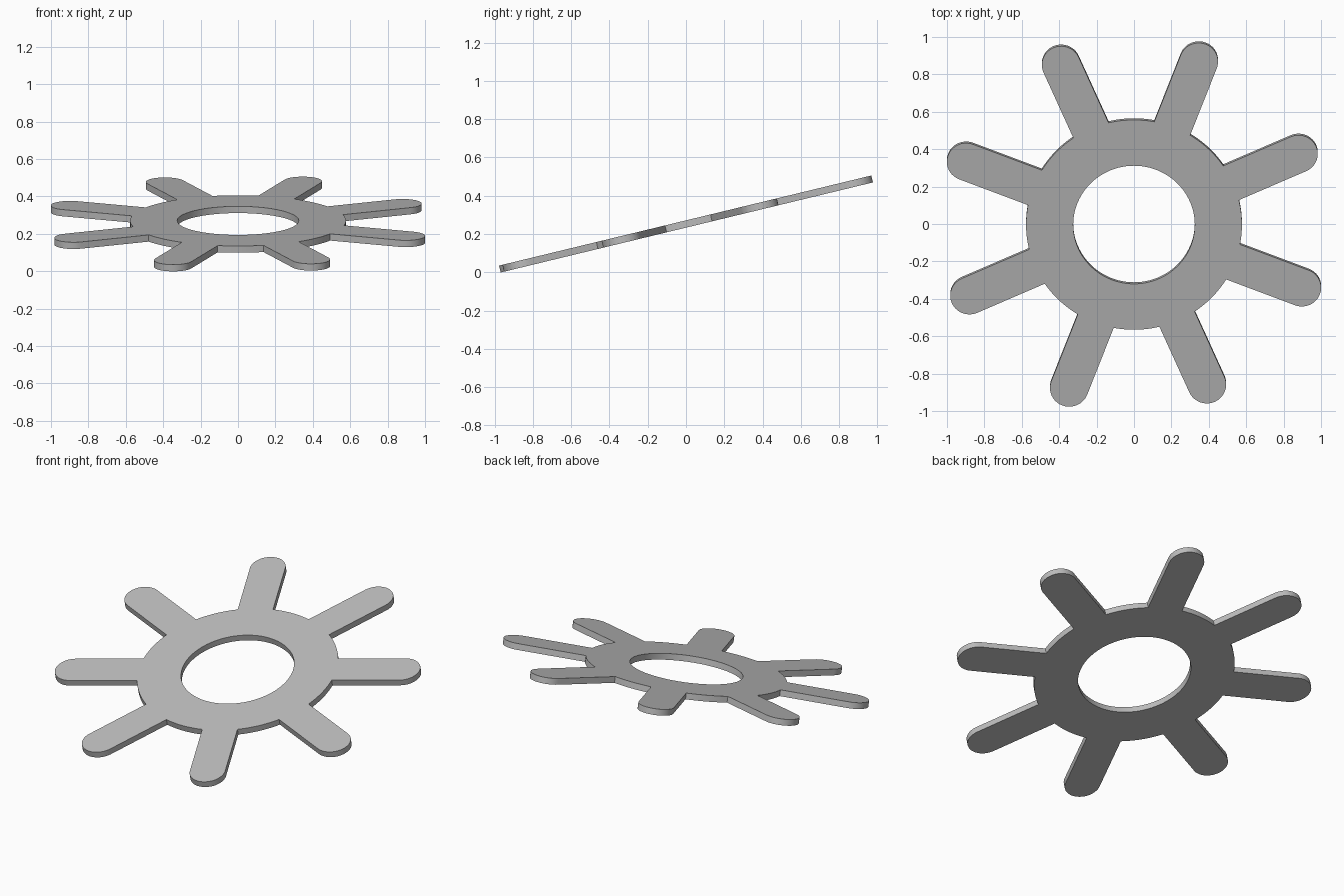
import bpy, bmesh
from math import sin, cos, pi, radians, asin, sqrt
from mathutils import Matrix, Vector

cube = bpy.data.objects.get("Cube")
if cube:
    bpy.data.objects.remove(cube, do_unlink=True)

HOLE, RING = 0.325, 0.577       # inner and outer radius of the ring
REACH, HALF = 0.962, 0.103      # centre of the rounded arm tips, half arm width
ARMS, THICK = 8, 0.037
PHASE, TILT = radians(23.9), radians(13.6)
MID_Z = 0.252


def arc(radius, start, end, steps, centre=(0, 0)):
    angles = [start + (end - start) * i / steps for i in range(steps + 1)]
    return [Vector((centre[0] + radius * cos(a), centre[1] + radius * sin(a), 0)) for a in angles]


def add_loop(bm, points):
    verts = [bm.verts.new(p) for p in points]
    return [bm.edges.new((verts[i - 1], verts[i])) for i in range(len(verts))]


# Outline: each arm's rounded tip, then the ring arc up to the next arm
step = 2 * pi / ARMS
root = asin(HALF / RING)
sector = arc(HALF, -pi / 2, pi / 2, 20, (REACH, 0)) + arc(RING, root, step - root, 10)
outline = []
for i in range(ARMS):
    turn = Matrix.Rotation(PHASE + i * step, 3, 'Z')
    outline += [turn @ p for p in sector]

# Flat plate with a round hole, extruded to thickness
bm = bmesh.new()
edges = add_loop(bm, outline) + add_loop(bm, arc(HOLE, 0, 2 * pi, 96)[:-1])
bmesh.ops.triangle_fill(bm, edges=edges, use_beauty=True, use_dissolve=False)
bmesh.ops.translate(bm, verts=bm.verts, vec=(0, 0, -THICK / 2))
top = bmesh.ops.extrude_face_region(bm, geom=bm.faces[:])["geom"]
bmesh.ops.translate(bm, verts=[g for g in top if isinstance(g, bmesh.types.BMVert)], vec=(0, 0, THICK))
bmesh.ops.recalc_face_normals(bm, faces=bm.faces)
bmesh.ops.transform(bm, verts=bm.verts,
                    matrix=Matrix.Translation((0, 0, MID_Z)) @ Matrix.Rotation(TILT, 4, 'X'))
mesh = bpy.data.meshes.new("spoked_ring")
bm.to_mesh(mesh)
bm.free()
ring = bpy.data.objects.new("spoked_ring", mesh)
bpy.context.collection.objects.link(ring)

# Plain grey
grey = bpy.data.materials.new("grey")
grey.use_nodes = True
colour = (0.5, 0.5, 0.5, 1)
grey.diffuse_color = colour
grey.node_tree.nodes["Principled BSDF"].inputs["Base Color"].default_value = colour
mesh.materials.append(grey)

# Smooth curved rims, sharp corners
bpy.ops.object.select_all(action='DESELECT')
ring.select_set(True)
bpy.context.view_layer.objects.active = ring
bpy.ops.object.shade_smooth_by_angle(angle=radians(30))
